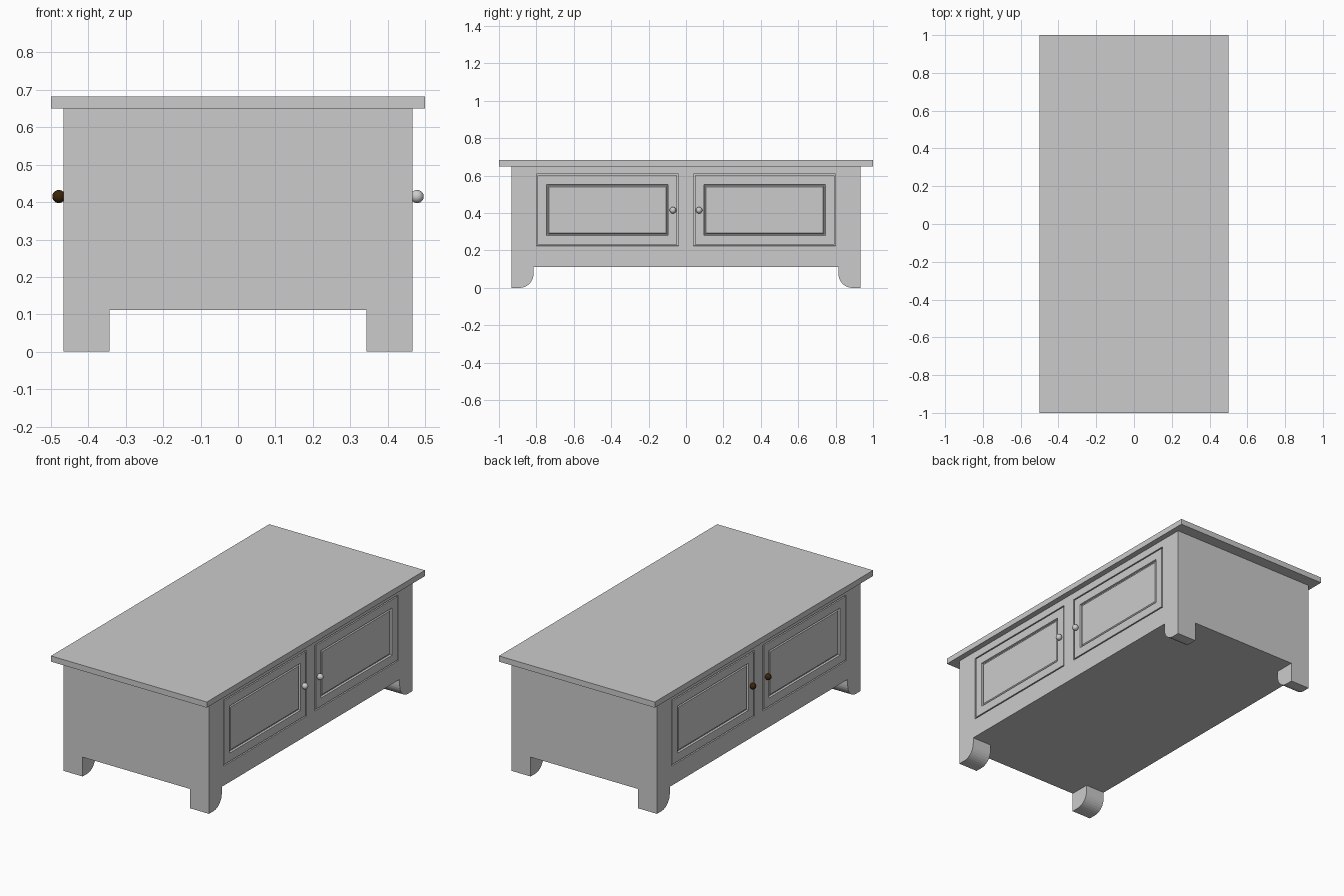
import bpy, bmesh, math
from mathutils import Vector

if "Cube" in bpy.data.objects:
    bpy.data.objects.remove(bpy.data.objects["Cube"])

HX, HY = 0.467, 0.933            # body half width / half length
Z0, Z1, ZT = 0.112, 0.65, 0.683  # body bottom, body top, table top
DOOR_Y, DOOR_Z = (0.04, 0.80), (0.225, 0.608)


def finish(bm, name, mirror=None):
    bmesh.ops.recalc_face_normals(bm, faces=bm.faces)
    me = bpy.data.meshes.new(name)
    bm.to_mesh(me)
    bm.free()
    ob = bpy.data.objects.new(name, me)
    bpy.context.collection.objects.link(ob)
    if mirror:
        mod = ob.modifiers.new("mirror", 'MIRROR')
        mod.use_axis = mirror
        mod.use_clip = False
        mod.use_mirror_merge = False
    return ob


def box(x, y, z):
    bm = bmesh.new()
    bmesh.ops.create_cube(bm, size=1)
    for v in bm.verts:
        v.co = Vector([(r[0] + r[1]) / 2 + c * (r[1] - r[0]) for c, r in zip(v.co, (x, y, z))])
    return bm


def inset(bm, face, steps):
    for thickness, depth in steps:
        bmesh.ops.inset_region(bm, faces=[face], thickness=thickness, depth=depth,
                               use_boundary=True, use_even_offset=True)


# Table top
finish(box((-0.5, 0.5), (-1, 1), (Z1, ZT)), "table_top")

# Cabinet body with four recessed door openings
bm = box((-HX, HX), (-HY, HY), (Z0, Z1))
cuts = [((0, s * y, 0), (0, 1, 0)) for y in DOOR_Y for s in (-1, 1)]
cuts += [((0, 0, z), (0, 0, 1)) for z in DOOR_Z]
for co, no in cuts:
    bmesh.ops.bisect_plane(bm, geom=bm.verts[:] + bm.edges[:] + bm.faces[:], plane_co=co, plane_no=no)
bm.normal_update()
openings = []
for f in bm.faces:
    c = f.calc_center_median()
    if (abs(f.normal.x) > 0.9 and DOOR_Y[0] < abs(c.y) < DOOR_Y[1]
            and DOOR_Z[0] < c.z < DOOR_Z[1]):
        openings.append(f)
for f in openings:
    inset(bm, f, [(0.0005, -0.016)])
finish(bm, "cabinet_body")

# Doors: frame, moulded groove and centre panel
GAP = 0.007
bm = box((HX - 0.016, HX), (DOOR_Y[0] + GAP, DOOR_Y[1] - GAP), (DOOR_Z[0] + GAP, DOOR_Z[1] - GAP))
bm.normal_update()
front = max(bm.faces, key=lambda f: f.normal.x)
inset(bm, front, [(0.048, 0), (0.003, -0.010), (0.004, 0), (0.006, 0.006)])
finish(bm, "doors", (True, True, False))

# Feet: square outside, rounded inside corner
R, Y_IN, Z_TOP = 0.075, 0.815, 0.114
profile = [(HY, Z_TOP), (HY, 0), (Y_IN + R, 0)]
profile += [(Y_IN + R - R * math.sin(a), R - R * math.cos(a))
            for a in (math.pi / 2 * i / 8 for i in range(1, 9))]
profile.append((Y_IN, Z_TOP))
bm = bmesh.new()
face = bm.faces.new([bm.verts.new((0.344, y, z)) for y, z in profile])
ext = bmesh.ops.extrude_face_region(bm, geom=[face], use_keep_orig=True)
bmesh.ops.translate(bm, vec=(HX - 0.344, 0, 0),
                    verts=[g for g in ext["geom"] if isinstance(g, bmesh.types.BMVert)])
finish(bm, "feet", (True, True, False))

# Door knobs: grey on the right side, dark brown on the left side
brown = bpy.data.materials.new("dark_brown")
brown.diffuse_color = (0.045, 0.018, 0.003, 1)
brown.use_nodes = True
brown.node_tree.nodes["Principled BSDF"].inputs["Base Color"].default_value = brown.diffuse_color
for side, name in ((1, "right_knobs"), (-1, "left_knobs")):
    bm = bmesh.new()
    bmesh.ops.create_uvsphere(bm, u_segments=24, v_segments=14, radius=0.0175)
    for f in bm.faces:
        f.smooth = True
    bmesh.ops.translate(bm, verts=bm.verts, vec=(side * 0.479, 0.07, 0.415))
    ob = finish(bm, name, (False, True, False))
    if side < 0:
        ob.data.materials.append(brown)
